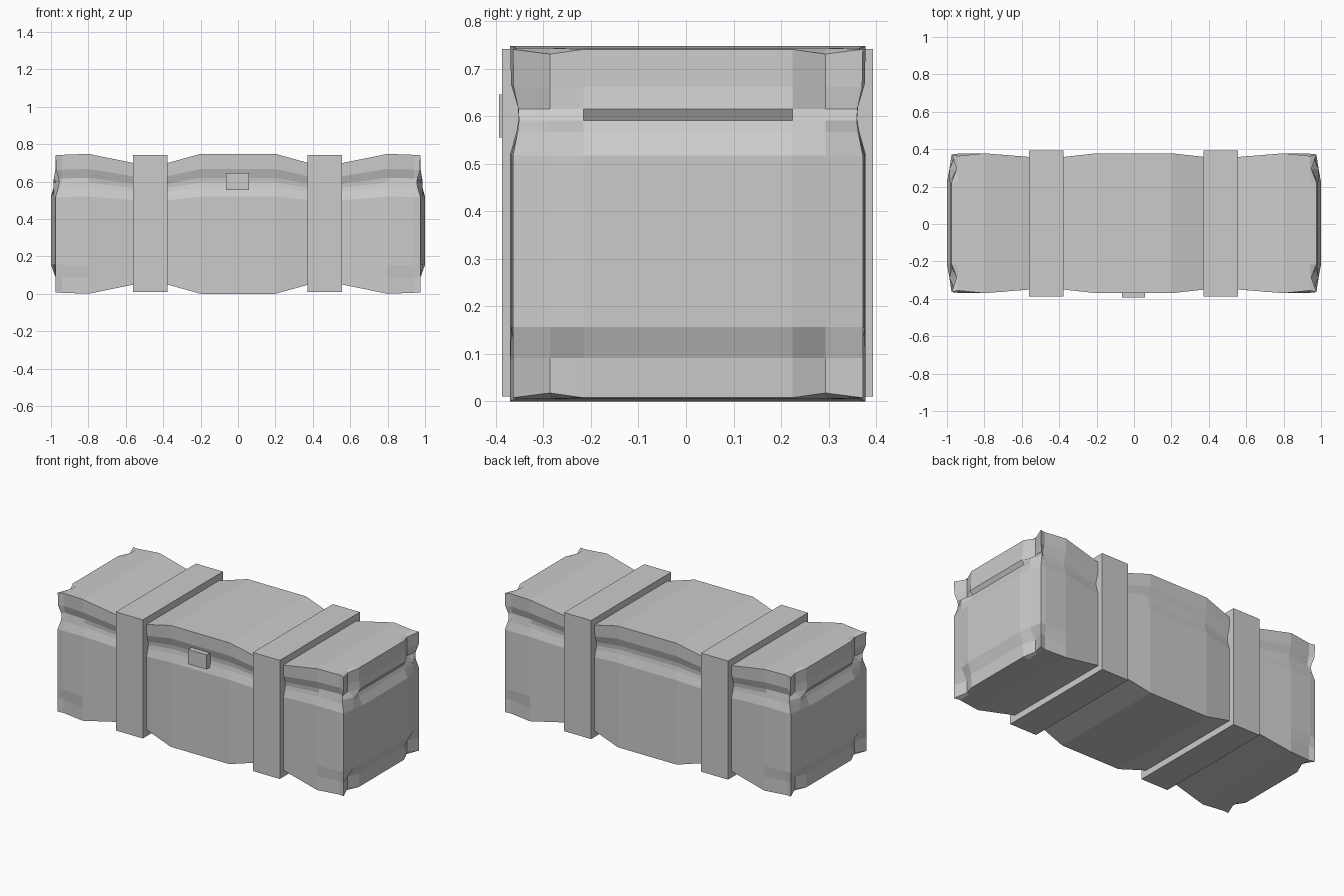
import bpy, bmesh
from mathutils import Vector

if "Cube" in bpy.data.objects:
    bpy.data.objects.remove(bpy.data.objects["Cube"])

def mirror(vals):
    return [-v for v in reversed(vals)] + vals

def interp(t, pts):
    for (a, va), (b, vb) in zip(pts, pts[1:]):
        if t <= b:
            return va + (vb - va) * max(0, (t - a) / (b - a))
    return pts[-1][1]

XS = mirror([0.2, 0.375, 0.56, 0.8, 0.94, 1.0])
YS = mirror([0.22, 0.29, 0.374])
ZS = [0, 0.085, 0.152, 0.52, 0.57, 0.595, 0.62, 0.667, 0.748]

# section scale along the length, seam groove on the sides, profile of the ends
WAIST = [(0, 1), (0.2, 1), (0.375, 0.87), (0.56, 0.87), (0.8, 1), (1, 0.98)]
GROOVE = [(0, 0), (0.52, 0), (0.57, 0.014), (0.595, 0.018), (0.62, 0.016), (0.667, 0.002), (0.75, 0)]
END = [(0, 0.975), (0.085, 0.977), (0.152, 1.0), (0.52, 1.0), (0.57, 0.978),
       (0.595, 0.97), (0.62, 0.985), (0.667, 0.977), (0.75, 0.975)]

def shape(x, y, z):
    ax, ay = abs(x), abs(y)
    sx, sy = (1 if x > 0 else -1), (1 if y > 0 else -1)
    s = interp(ax, WAIST)
    cap = z < 0.1 or z > 0.61
    nx, ny, nz = ax, ay, 0.374 + (z - 0.374) * s
    if ay > 0.3:
        ny = ay * (1 - (1 - s) * 0.4) - interp(z, GROOVE)
        if 0.9 < ax < 0.99 and cap:
            ny -= 0.012                      # notch beside the corner cap
        if ax > 0.99:
            ny = 0.368 - 0.7 * interp(z, GROOVE)
    if ax > 0.99:
        nx = interp(z, END)
        if ay > 0.28:
            nx = 0.975 - (interp(z, GROOVE) if ay > 0.3 else 0)
            if ay < 0.3:
                nx = 0.948 if cap else nx + 0.012
        if 0.28 < ay < 0.3 and z in (0, 0.748):
            nz += 0.01 if z == 0 else -0.01
    return Vector((sx * nx, sy * ny + 0.004, nz))

def add_object(name, bm):
    bmesh.ops.recalc_face_normals(bm, faces=bm.faces)
    mesh = bpy.data.meshes.new(name)
    bm.to_mesh(mesh)
    bm.free()
    ob = bpy.data.objects.new(name, mesh)
    bpy.context.collection.objects.link(ob)
    return ob

# crate body: a gridded box shell shaped by the profiles above
bm = bmesh.new()
axes, cache = (XS, YS, ZS), {}

def vert(idx):
    if idx not in cache:
        cache[idx] = bm.verts.new(shape(*(axes[k][idx[k]] for k in range(3))))
    return cache[idx]

for a in range(3):
    b, c = (a + 1) % 3, (a + 2) % 3
    for side in (0, len(axes[a]) - 1):
        for i in range(len(axes[b]) - 1):
            for j in range(len(axes[c]) - 1):
                quad = []
                for di, dj in ((0, 0), (1, 0), (1, 1), (0, 1)):
                    idx = [0, 0, 0]
                    idx[a], idx[b], idx[c] = side, i + di, j + dj
                    quad.append(vert(tuple(idx)))
                bm.faces.new(quad)
add_object("crate_body", bm)

def box(name, lo, hi):
    bm = bmesh.new()
    bmesh.ops.create_cube(bm, size=1)
    lo, hi = Vector(lo), Vector(hi)
    for v in bm.verts:
        v.co = (lo + hi) / 2 + v.co * (hi - lo)
    return add_object(name, bm)

# straps
box("strap_left", (-0.562, -0.387, 0.01), (-0.378, 0.393, 0.741))
box("strap_right", (0.372, -0.387, 0.01), (0.556, 0.393, 0.741))

# latch
box("latch", (-0.065, -0.393, 0.555), (0.06, -0.34, 0.645))
